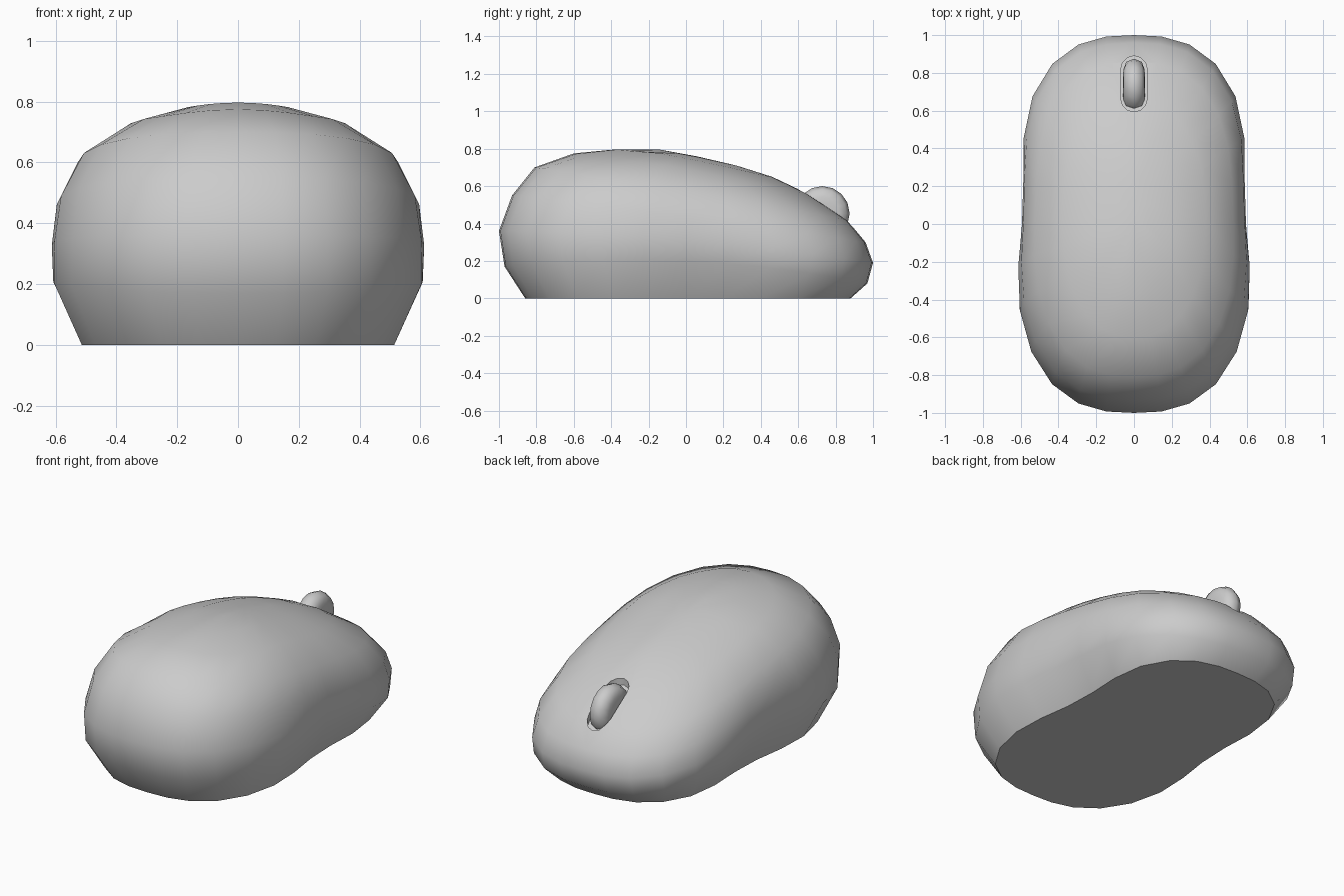
import bpy, bmesh, math

if "Cube" in bpy.data.objects:
    bpy.data.objects.remove(bpy.data.objects["Cube"])

SEG = 28

# Lower body layers: back y, front y, half width, z at back / middle / front, waist pinch, squareness
LOWER = [
    (-0.86, 0.88, 0.555, 0.00, 0.00, 0.00, 0.15, 2.7),
    (-0.97, 0.97, 0.645, 0.17, 0.20, 0.08, 0.11, 2.7),
    (-1.00, 1.00, 0.642, 0.36, 0.31, 0.19, 0.085, 2.65),
    (-0.93, 0.96, 0.62, 0.55, 0.435, 0.30, 0.06, 2.6),
    (-0.81, 0.86, 0.545, 0.70, 0.57, 0.42, 0.04, 2.45),
]
# Crown layers lie on the arched top: back y, front y, half width
CROWN = [(-0.60, 0.65, 0.38), (-0.37, 0.46, 0.20), (-0.15, 0.27, 0.07)]
# Side profile of the top centre line (y, z)
RIDGE = [(-0.81, 0.70), (-0.60, 0.775), (-0.37, 0.797), (-0.15, 0.797), (0.07, 0.757),
         (0.27, 0.71), (0.46, 0.65), (0.65, 0.56), (0.86, 0.42)]


def ridge(y):
    for (y0, z0), (y1, z1) in zip(RIDGE, RIDGE[1:]):
        if y <= y1:
            return z0 + (z1 - z0) * (y - y0) / (y1 - y0)
    return RIDGE[-1][1]


def make_object(name, bm):
    bmesh.ops.recalc_face_normals(bm, faces=bm.faces)
    mesh = bpy.data.meshes.new(name)
    bm.to_mesh(mesh)
    bm.free()
    obj = bpy.data.objects.new(name, mesh)
    bpy.context.collection.objects.link(obj)
    return obj


def plan_points(yb, yf, w, n, pinch=0.0):
    """Rounded outline seen from above, as (x, y, t) with t from -1 back to 1 front."""
    for i in range(SEG):
        a = 2 * math.pi * i / SEG
        c, s = math.cos(a), math.sin(a)
        r = (abs(c) ** n + abs(s) ** n) ** (-1 / n)
        t = s * r
        y = (yb + yf) / 2 + (yf - yb) / 2 * t
        yield w * c * r * (1 - pinch * math.exp(-((y - 0.13) / 0.4) ** 2)), y, t


def lower_ring(bm, yb, yf, w, zb, zm, zf, pinch, n):
    return [bm.verts.new((x, y, zm + (zf - zb) / 2 * t + ((zf + zb) / 2 - zm) * t * t))
            for x, y, t in plan_points(yb, yf, w, n, pinch)]


def crown_ring(bm, yb, yf, w):
    return [bm.verts.new((x, y, ridge(y) - 0.55 * x * x))
            for x, y, t in plan_points(yb, yf, w, 2.3)]


def bridge(bm, a, b):
    k = len(a)
    for i in range(k):
        bm.faces.new((a[i], a[(i + 1) % k], b[(i + 1) % k], b[i]))


# Smooth shell with flat base
bm = bmesh.new()
rings = [lower_ring(bm, *p) for p in LOWER] + [crown_ring(bm, *p) for p in CROWN]
for low, high in zip(rings, rings[1:]):
    bridge(bm, low, high)
top = bm.verts.new((0, 0.06, ridge(0.06)))
for i in range(SEG):
    bm.faces.new((rings[-1][i], rings[-1][(i + 1) % SEG], top))
base = bm.faces.new(rings[0])
for f in bm.faces:
    f.smooth = True
base.smooth = False
shell = make_object("mouse_shell", bm)

# Shallow slot for the wheel: a stadium shape whose floor follows the slope
bm = bmesh.new()
outline = []
for centre, start in ((0.82, 0), (0.664, math.pi)):
    for i in range(7):
        a = start + math.pi * i / 6
        outline.append((0.07 * math.cos(a), centre + 0.07 * math.sin(a)))
low = [bm.verts.new((x, y, 0.51 - 0.67 * (y - 0.65))) for x, y in outline]
high = [bm.verts.new((x, y, 0.9)) for x, y in outline]
bridge(bm, low, high)
bm.faces.new(low)
bm.faces.new(high)
cutter = make_object("slot_cutter", bm)
cutter.hide_render = True
cut = shell.modifiers.new("wheel_slot", 'BOOLEAN')
cut.operation = 'DIFFERENCE'
cut.solver = 'EXACT'
cut.object = cutter
bpy.context.view_layer.objects.active = shell
bpy.ops.object.modifier_apply(modifier="wheel_slot")
bpy.data.objects.remove(cutter)

# Scroll wheel: solid disc turned about the x axis, with a rounded tread
bm = bmesh.new()
PROFILE = [(-0.058, 0.05), (-0.056, 0.09), (-0.041, 0.129), (0, 0.146),
           (0.041, 0.129), (0.056, 0.09), (0.058, 0.05)]
wheel_rings = []
for x, r in PROFILE:
    wheel_rings.append([bm.verts.new((x, 0.729 + r * math.cos(math.tau * i / 16),
                                      0.454 + r * math.sin(math.tau * i / 16)))
                        for i in range(16)])
for a, b in zip(wheel_rings, wheel_rings[1:]):
    bridge(bm, a, b)
bm.faces.new(wheel_rings[0])
bm.faces.new(wheel_rings[-1])
for f in bm.faces:
    f.smooth = True
make_object("scroll_wheel", bm)

# Keep the slot rim and base edge crisp
bpy.ops.object.select_all(action='DESELECT')
shell.select_set(True)
bpy.context.view_layer.objects.active = shell
bpy.ops.object.shade_smooth_by_angle(angle=math.radians(41))
